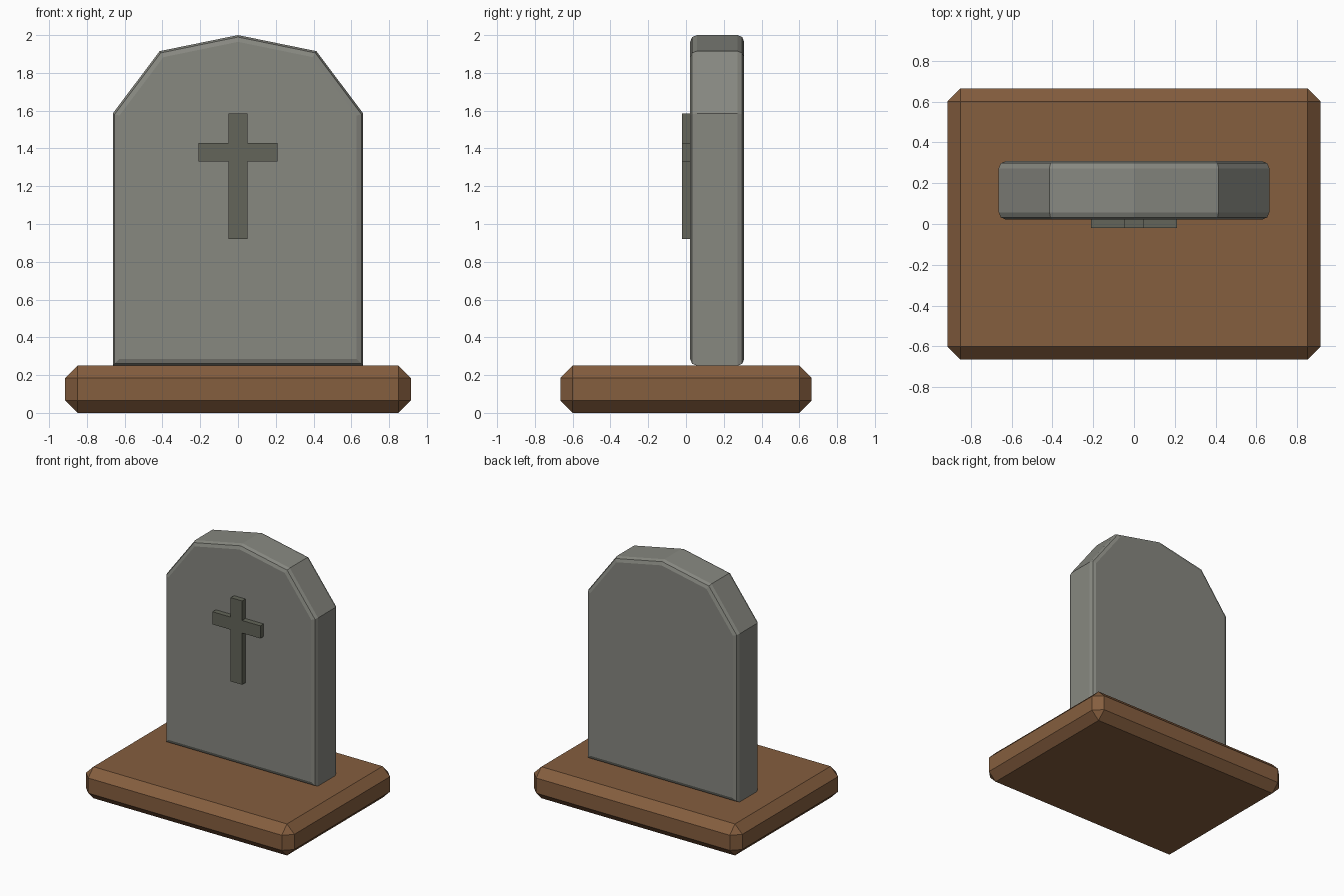
import bpy, bmesh

cube = bpy.data.objects.get("Cube")
if cube:
    bpy.data.objects.remove(cube, do_unlink=True)


def material(name, rgb):
    m = bpy.data.materials.new(name)
    m.use_nodes = True
    m.diffuse_color = (*rgb, 1)
    m.node_tree.nodes["Principled BSDF"].inputs["Base Color"].default_value = (*rgb, 1)
    return m


def mirrored(half):
    """Close a right-hand outline by reflecting it across x = 0."""
    return half + [(-x, z) for x, z in reversed(half) if x > 0]


def extrude_outline(name, outline, y_front, y_back, mat):
    bm = bmesh.new()
    face = bm.faces.new([bm.verts.new((x, y_front, z)) for x, z in outline])
    new = bmesh.ops.extrude_face_region(bm, geom=[face], use_keep_orig=True)["geom"]
    for v in new:
        if isinstance(v, bmesh.types.BMVert):
            v.co.y = y_back
    bmesh.ops.recalc_face_normals(bm, faces=bm.faces)
    return finish(name, bm, mat)


def finish(name, bm, mat):
    mesh = bpy.data.meshes.new(name)
    bm.to_mesh(mesh)
    bm.free()
    mesh.materials.append(mat)
    obj = bpy.data.objects.new(name, mesh)
    bpy.context.collection.objects.link(obj)
    return obj


def bevel_edges(obj, width, segments, rule=lambda e: True):
    bm = bmesh.new()
    bm.from_mesh(obj.data)
    bmesh.ops.bevel(bm, geom=[e for e in bm.edges if rule(e)], offset=width,
                    segments=segments, profile=0.5, affect='EDGES')
    bm.to_mesh(obj.data)
    bm.free()


wood = material("brown wood", (0.235, 0.112, 0.049))
stone = material("grey stone", (0.242, 0.246, 0.217))
dark_stone = material("dark stone", (0.125, 0.130, 0.100))

# Chamfered plinth
plinth = extrude_outline("plinth", mirrored([(0.915, 0), (0.915, 0.25)]),
                         -0.665, 0.665, wood)
bevel_edges(plinth, 0.065, 1)

# Upright slab: only the front and back rims are rounded
slab = extrude_outline("headstone",
                       mirrored([(0.663, 0.25), (0.663, 1.585), (0.415, 1.915), (0, 2)]),
                       0.022, 0.308, stone)
bevel_edges(slab, 0.035, 2, lambda e: abs(e.verts[0].co.y - e.verts[1].co.y) < 0.01)

# Raised cross on the front face
extrude_outline("cross",
                mirrored([(0.05, 0.92), (0.05, 1.33), (0.21, 1.33),
                          (0.21, 1.43), (0.05, 1.43), (0.05, 1.585)]),
                -0.02, 0.04, dark_stone)
